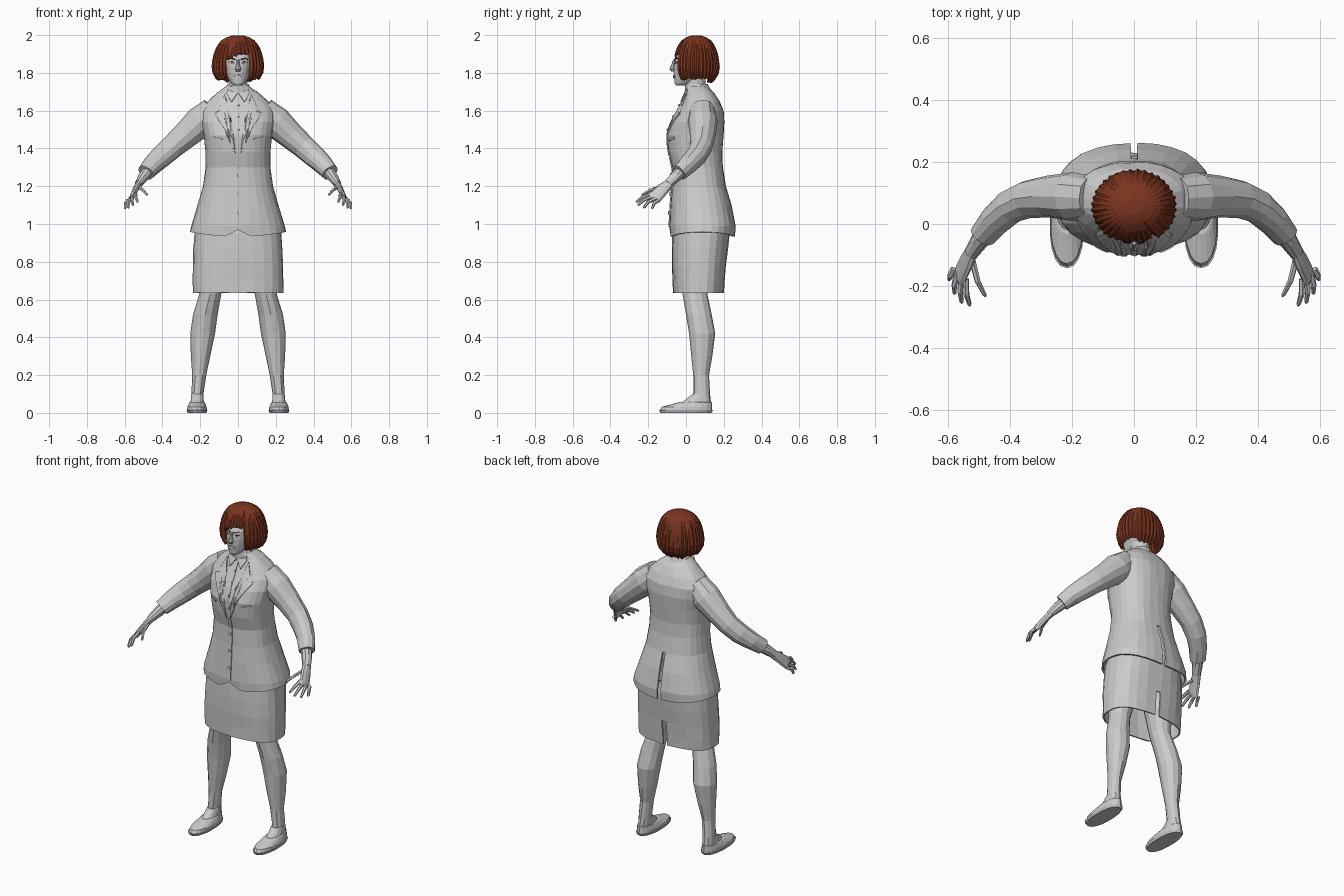
import bpy, bmesh, math, random
from mathutils import Vector

random.seed(4)
if "Cube" in bpy.data.objects:
    bpy.data.objects.remove(bpy.data.objects["Cube"])


def material(name, *rgb):
    m = bpy.data.materials.new(name)
    m.use_nodes = True
    m.diffuse_color = (*rgb, 1)
    m.node_tree.nodes["Principled BSDF"].inputs["Base Color"].default_value = (*rgb, 1)
    return m


GREY = material("light_grey", 0.6, 0.6, 0.6)
HAIR = material("auburn_hair", 0.2, 0.035, 0.014)
BROW = material("dark_brown", 0.04, 0.02, 0.015)
IRIS = material("amber_iris", 0.4, 0.17, 0.05)
UP = Vector((0, 0, 1))


def finish(name, bm, mat, mirror=False, thick=0, offset=-1):
    bmesh.ops.recalc_face_normals(bm, faces=bm.faces)
    me = bpy.data.meshes.new(name)
    bm.to_mesh(me)
    bm.free()
    me.materials.append(mat)
    ob = bpy.data.objects.new(name, me)
    bpy.context.collection.objects.link(ob)
    if thick:
        mod = ob.modifiers.new("thickness", 'SOLIDIFY')
        mod.thickness, mod.offset = thick, offset
    if mirror:
        mod = ob.modifiers.new("other_side", 'MIRROR')
        mod.use_mirror_merge = False
    return ob


def loft(name, rings, mat=GREY, n=12, p=2, axis=None, vent=None, caps=(1, 1),
         mirror=False, thick=0, jitter=0, hem=None):
    """Skin superellipse rings (x, y, z, r1, r2); vent leaves a narrow back slit below that height."""
    bm, rows = bmesh.new(), []
    pts = [Vector(r[:3]) for r in rings]
    angles = [math.pi / 2 + 2 * math.pi * k / n for k in range(n)]
    if vent:
        angles = [angles[0] + 0.03] + angles[1:] + [angles[0] - 0.03]
    for i, (c, ring) in enumerate(zip(pts, rings)):
        t = axis or (pts[min(i + 1, len(pts) - 1)] - pts[max(i - 1, 0)]).normalized()
        v = (Vector((0, 1, 0)) - t * t.y).normalized()
        u = v.cross(t)
        row = []
        for a in angles:
            ca, sa = math.cos(a), math.sin(a)
            co = c + u * ring[3] * math.copysign(abs(ca) ** (2 / p), ca) \
                + v * ring[4] * math.copysign(abs(sa) ** (2 / p), sa)
            co += Vector([random.uniform(-jitter, jitter) for _ in range(3)])
            if hem and i == 0:
                co.z = hem(co)
            row.append(bm.verts.new(co))
        rows.append(row)
    m = len(angles)
    for i in range(len(rows) - 1):
        for k in range(m):
            if vent and k == m - 1 and pts[i].z < vent:
                continue
            j = (k + 1) % m
            bm.faces.new((rows[i][k], rows[i][j], rows[i + 1][j], rows[i + 1][k]))
    for flag, row in zip(caps, (rows[0], rows[-1])):
        if flag:
            bm.faces.new(row)
    return finish(name, bm, mat, mirror, thick)


def body(table):
    """Rows of height, half width, front y, back y become rings."""
    return [(0, (f + b) / 2, z, w, (b - f) / 2) for z, w, f, b in table]


def front(x, z, table, p):
    """y of the front surface at x, z."""
    for (z0, *a), (z1, *b) in zip(table, table[1:]):
        if z0 <= z <= z1:
            s = (z - z0) / (z1 - z0)
            w, f, k = (m + (q - m) * s for m, q in zip(a, b))
            q = min(abs(x) / w, 0.999)
            return (f + k) / 2 - (k - f) / 2 * (1 - q ** p) ** (1 / p)
    return 0


def plate(name, outline, table, p, mat=GREY, lift=0.002, thick=0.007, mirror=True, cuts=3):
    """Thin patch draped over the front of a lofted body."""
    bm = bmesh.new()
    f = bm.faces.new([bm.verts.new((x, 0, z)) for x, z in outline])
    bmesh.ops.triangulate(bm, faces=[f])
    if cuts:
        bmesh.ops.subdivide_edges(bm, edges=bm.edges[:], cuts=cuts, use_grid_fill=True)
    for v in bm.verts:
        v.co.y = front(v.co.x, v.co.z, table, p) - lift
    return finish(name, bm, mat, mirror, thick, 0)


def disc(x, z, rx, rz, n=8):
    return [(x + rx * math.cos(2 * math.pi * k / n), z + rz * math.sin(2 * math.pi * k / n))
            for k in range(n)]


# Jacket with back vent and curved hem
jacket = [(0.945, .255, -.085, .258), (0.99, .248, -.088, .262), (1.1, .213, -.082, .24),
          (1.2, .185, -.075, .212), (1.3, .172, -.072, .195), (1.38, .172, -.092, .192),
          (1.47, .18, -.102, .2), (1.54, .195, -.08, .203), (1.6, .195, -.045, .198),
          (1.65, .16, -.02, .178), (1.695, .11, .0, .148), (1.73, .06, .0, .11)]


def jacket_hem(co):
    z = 0.933 + 0.025 * (co.x / 0.255) ** 2
    return z + 0.035 if abs(co.x) < 0.03 and co.y < 0 else z


loft("jacket_body", body(jacket), n=28, p=2.35, axis=UP, vent=1.17, caps=(0, 1),
     thick=0.01, jitter=0.002, hem=jacket_hem)
loft("sleeve", [(.13, .085, 1.6, .075, .07), (.2, .088, 1.54, .084, .078),
                (.28, .088, 1.467, .07, .066), (.345, .08, 1.41, .064, .06),
                (.4, .055, 1.36, .06, .056), (.45, .012, 1.315, .053, .05),
                (.487, -.035, 1.272, .046, .044)], n=12, mirror=True, jitter=0.002)

# Lapels, collars, front edge and buttons
plate("lapel", [(.012, 1.36), (.07, 1.5), (.125, 1.585), (.085, 1.605), (.095, 1.63),
                (.07, 1.685), (.045, 1.6)], jacket, 2.35, thick=0.009)
plate("shirt_collar", [(.004, 1.69), (.035, 1.645), (.06, 1.69), (.055, 1.715)],
      jacket, 2.35, lift=0.006)
plate("shirt_placket", [(-.009, 1.42), (.009, 1.42), (.009, 1.68), (-.009, 1.68)],
      jacket, 2.35, mirror=False, thick=0.004)
plate("jacket_front_edge", [(-.006, .985), (.014, .985), (.014, 1.355), (-.006, 1.355)],
      jacket, 2.35, mirror=False, cuts=5, thick=0.006)
plate("breast_pocket", [(.085, 1.44), (.135, 1.45), (.133, 1.462), (.083, 1.452)],
      jacket, 2.35, thick=0.006)
for z, r in ((1.06, .009), (1.16, .009), (1.26, .009), (1.5, .005), (1.57, .005), (1.63, .005)):
    plate("button", disc(0.003, z, r, r), jacket, 2.35, lift=0.007, mirror=False, cuts=0)
loft("neck_collar", [(0, .07, 1.69, .085, .075), (0, .06, 1.72, .064, .065),
                     (0, .055, 1.742, .056, .06)], n=16, axis=UP, caps=(0, 0), thick=0.006)

# Skirt with back slit
skirt = [(0.635, .24, -.07, .2), (0.7, .241, -.071, .204), (0.78, .24, -.074, .212),
         (0.87, .236, -.075, .222), (0.95, .23, -.072, .23), (1.02, .21, -.06, .22)]
loft("skirt", body(skirt), n=24, p=2.5, axis=UP, vent=0.75, caps=(0, 0), thick=0.008, jitter=0.002)

# Legs, shoes
loft("leg", [(.217, .08, .04, .034, .055), (.215, .083, .1, .033, .043), (.206, .08, .2, .037, .041),
             (.198, .083, .3, .051, .056), (.187, .086, .42, .066, .07), (.173, .068, .52, .064, .067),
             (.147, .048, .63, .058, .066), (.11, .06, .9, .09, .1)],
     n=12, axis=UP, mirror=True, jitter=0.0015)
loft("shoe_sole", [(.217, .0, 0, .05, .135), (.217, .0, .014, .056, .143)],
     n=18, p=2.3, axis=UP, mirror=True)
loft("shoe_upper", [(.217, .0, .012, .053, .139), (.217, .005, .032, .052, .133),
                    (.217, .045, .054, .042, .092), (.217, .05, .058, .036, .084)],
     n=18, p=2.2, axis=UP, mirror=True)
loft("foot_instep", [(.217, .035, .03, .042, .095), (.216, .062, .068, .035, .066),
                     (.215, .08, .1, .033, .046)], n=14, axis=UP, mirror=True)

# Forearms, hands and fingers
loft("forearm", [(.46, -.005, 1.3, .034, .034), (.5, -.055, 1.25, .029, .03),
                 (.527, -.095, 1.212, .02, .026)], n=10, mirror=True)
loft("palm", [(.522, -.085, 1.218, .019, .025), (.54, -.12, 1.187, .016, .034),
              (.56, -.16, 1.147, .013, .038), (.567, -.174, 1.132, .009, .034)],
     n=10, mirror=True)
fingers = {"index_finger": ((.543, -.178, 1.158), (.53, -.265, 1.115)),
           "middle_finger": ((.558, -.172, 1.146), (.556, -.256, 1.098)),
           "ring_finger": ((.572, -.16, 1.135), (.58, -.226, 1.084)),
           "little_finger": ((.583, -.145, 1.124), (.597, -.18, 1.08)),
           "thumb": ((.522, -.12, 1.195), (.48, -.235, 1.153))}
for name, ends in fingers.items():
    a, b = map(Vector, ends)
    mid = (a + b) / 2 + Vector((.005, -.006, .008))
    loft(name, [(*q, r, r) for q, r in ((a, .011), (mid, .0095), (b.lerp(mid, .15), .007), (b, .003))],
         n=6, mirror=True)

# Neck and head
loft("neck", [(0, .06, 1.66, .056, .06), (0, .05, 1.74, .05, .054), (0, .05, 1.8, .052, .055)],
     n=14, axis=UP)
head = [(1.732, .02, -.052, .0), (1.745, .036, -.06, .03), (1.77, .053, -.062, .08),
        (1.8, .064, -.065, .12), (1.835, .073, -.065, .14), (1.87, .077, -.06, .145),
        (1.92, .07, -.035, .13), (1.96, .045, .0, .095)]
loft("head", body(head), n=20, p=2.2, axis=UP)

# Face details
loft("nose", [(0, -.06, 1.872, .007, .008), (0, -.066, 1.845, .009, .011),
              (0, -.07, 1.82, .016, .018), (0, -.066, 1.808, .013, .012)], n=8, axis=UP)
for name, z, h in (("upper_lip", 1.784, .005), ("lower_lip", 1.776, .006)):
    plate(name, disc(0, z, .025, h, 10), head, 2.2, mirror=False, cuts=0, thick=0.008)
plate("eye", disc(.033, 1.853, .014, .007), head, 2.2, cuts=0, thick=0.003)
plate("eye_iris", disc(.033, 1.853, .007, .006), head, 2.2, IRIS, lift=0.004, cuts=0, thick=0.002)
plate("upper_lash", [(.017, 1.857), (.033, 1.861), (.049, 1.856), (.033, 1.864)], head, 2.2, BROW,
      lift=0.004, cuts=0, thick=0.003)
plate("eyebrow", [(.013, 1.868), (.04, 1.876), (.056, 1.868), (.04, 1.881), (.013, 1.875)],
      head, 2.2, BROW, lift=0.003, cuts=1, thick=0.004)

# Bobbed hair: ridged strands, swept fringe and a jagged lower edge
profile = [(1.74, .085), (1.765, .112), (1.79, .129), (1.83, .137), (1.89, .13), (1.94, .112),
           (1.97, .09), (1.99, .058), (2.0, .02)]


def hair_radius(z):
    for (z0, r0), (z1, r1) in zip(profile, profile[1:]):
        if z <= z1:
            return r0 + (r1 - r0) * max(0, z - z0) / (z1 - z0)
    return profile[-1][1]


bm, rows, count, levels = bmesh.new(), [], 72, 10
for i in range(count):
    phi = (i / count - 0.5) * 2 * math.pi
    if abs(phi) < 0.54:
        low = 1.89 + 0.035 * phi
    else:
        low = 1.765 - 0.015 * (abs(phi) > 2.4)
    low += random.uniform(-0.006, 0.012)
    ridge = 1 + (0.03 if i % 2 else -0.025) + random.uniform(-0.012, 0.012)
    row = []
    for k in range(levels + 1):
        s = math.sin(k / levels * math.pi / 2)
        z = low + (1.998 - low) * s
        r = hair_radius(z) * (1 + (ridge - 1) * (1 - 0.6 * s))
        row.append(bm.verts.new((r * math.sin(phi), .055 - .88 * r * math.cos(phi), z)))
    rows.append(row)
for i in range(count):
    a, b = rows[i - 1], rows[i]
    for k in range(levels):
        bm.faces.new((a[k], b[k], b[k + 1], a[k + 1]))
bm.faces.new([r[-1] for r in rows])
finish("bobbed_hair", bm, HAIR, thick=0.012)
